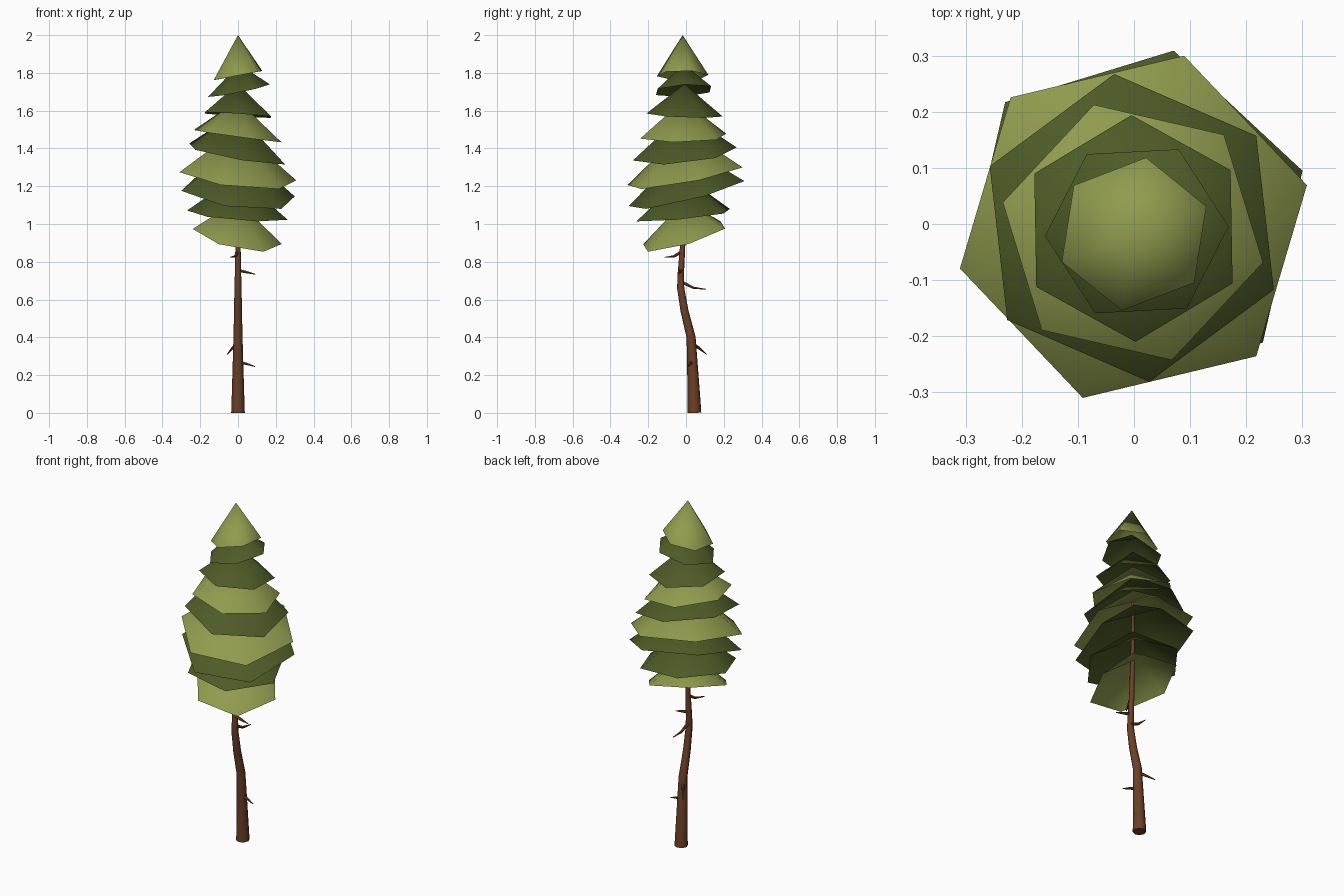
import bpy, math

if "Cube" in bpy.data.objects:
    bpy.data.objects.remove(bpy.data.objects["Cube"])


def material(name, rgb):
    m = bpy.data.materials.new(name)
    m.diffuse_color = (*rgb, 1)
    m.use_nodes = True
    m.node_tree.nodes["Principled BSDF"].inputs["Base Color"].default_value = m.diffuse_color
    return m


LIGHT = material("light olive green", (0.28, 0.33, 0.075))
DARK = material("dark green", (0.075, 0.105, 0.02))
BARK = material("bark brown", (0.15, 0.05, 0.02))


def add_mesh(name, verts, faces, mat):
    me = bpy.data.meshes.new(name)
    me.from_pydata(verts, [], faces)
    me.materials.append(mat)
    me.shade_smooth()
    ob = bpy.data.objects.new(name, me)
    bpy.context.collection.objects.link(ob)
    return ob


def foliage(name, cx, cy, z, r, phase, a, b, h, mat):
    """Open six-sided cone whose rim lies in the slanted plane z + a*x + b*y."""
    verts = [(cx, cy, z + h)]
    for i in range(6):
        t = math.radians(phase + 60 * i)
        dx, dy = r * math.cos(t), r * math.sin(t)
        verts.append((cx + dx, cy + dy, z + a * dx + b * dy))
    faces = [(0, 1 + i, 1 + (i + 1) % 6) for i in range(6)]
    return add_mesh(name, verts, faces, mat)


def tube(name, points, mat, resolution):
    """Tapered tube through (x, y, z, radius) points."""
    cu = bpy.data.curves.new(name, 'CURVE')
    cu.dimensions = '3D'
    cu.bevel_depth = 1.0
    cu.bevel_resolution = resolution
    cu.use_fill_caps = True
    sp = cu.splines.new('POLY')
    sp.points.add(len(points) - 1)
    for p, (x, y, z, r) in zip(sp.points, points):
        p.co = (x, y, z, 1)
        p.radius = r
    cu.materials.append(mat)
    ob = bpy.data.objects.new(name, cu)
    bpy.context.collection.objects.link(ob)
    bpy.ops.object.select_all(action='DESELECT')
    ob.select_set(True)
    bpy.context.view_layer.objects.active = ob
    bpy.ops.object.convert(target='MESH')
    bpy.ops.object.shade_smooth_by_angle(angle=math.radians(50))


# Foliage tiers, bottom to top: centre, rim height, radius, phase, slants, height
tiers = [
    (-0.004, -0.010, 0.934, 0.237, 6, -0.197, 0.279, 0.19, LIGHT),
    (-0.003, -0.015, 1.047, 0.268, -7, -0.080, 0.100, 0.21, DARK),
    (0.000, 0.003, 1.161, 0.314, 17, -0.124, 0.245, 0.25, DARK),
    (-0.001, -0.005, 1.253, 0.318, 13.5, -0.114, 0.186, 0.25, LIGHT),
    (-0.004, -0.007, 1.371, 0.276, -23.5, -0.175, 0.106, 0.22, DARK),
    (-0.002, -0.015, 1.465, 0.238, -13, -0.136, 0.015, 0.19, LIGHT),
    (-0.001, -0.008, 1.577, 0.202, -29, -0.065, -0.040, 0.165, DARK),
    (0.005, -0.013, 1.706, 0.164, 3, 0.200, 0.060, 0.14, DARK),
    (0.000, -0.018, 1.786, 0.138, 21, 0.190, -0.004, 0.214, LIGHT),
]
for i, t in enumerate(tiers):
    foliage(f"foliage_tier_{i + 1}", *t)

# Bent, tapering trunk
tube("trunk", [
    (0, 0.045, 0.00, 0.036), (0, 0.043, 0.06, 0.034), (0, 0.027, 0.40, 0.024),
    (0, -0.008, 0.54, 0.021), (0, -0.028, 0.66, 0.019), (0, -0.028, 0.73, 0.017),
    (0, -0.018, 0.88, 0.014), (0, -0.010, 1.20, 0.010), (0, -0.010, 1.74, 0.004),
], BARK, 2)

# Dead twigs: root, knee, tip
twigs = [
    ((0.0, -0.027, 0.755), (0.045, -0.033, 0.745), (0.092, -0.037, 0.734)),
    ((0.0, -0.020, 0.855), (-0.015, -0.065, 0.828), (-0.040, -0.113, 0.824)),
    ((0.0, 0.030, 0.370), (-0.030, 0.070, 0.342), (-0.057, 0.110, 0.310)),
    ((0.0, 0.033, 0.268), (0.045, 0.022, 0.260), (0.090, 0.012, 0.245)),
    ((0.0, -0.028, 0.695), (0.004, 0.040, 0.662), (0.010, 0.105, 0.655)),
]
for i, pts in enumerate(twigs):
    tube(f"twig_{i + 1}", [(*p, r) for p, r in zip(pts, (0.010, 0.007, 0.002))], BARK, 1)
